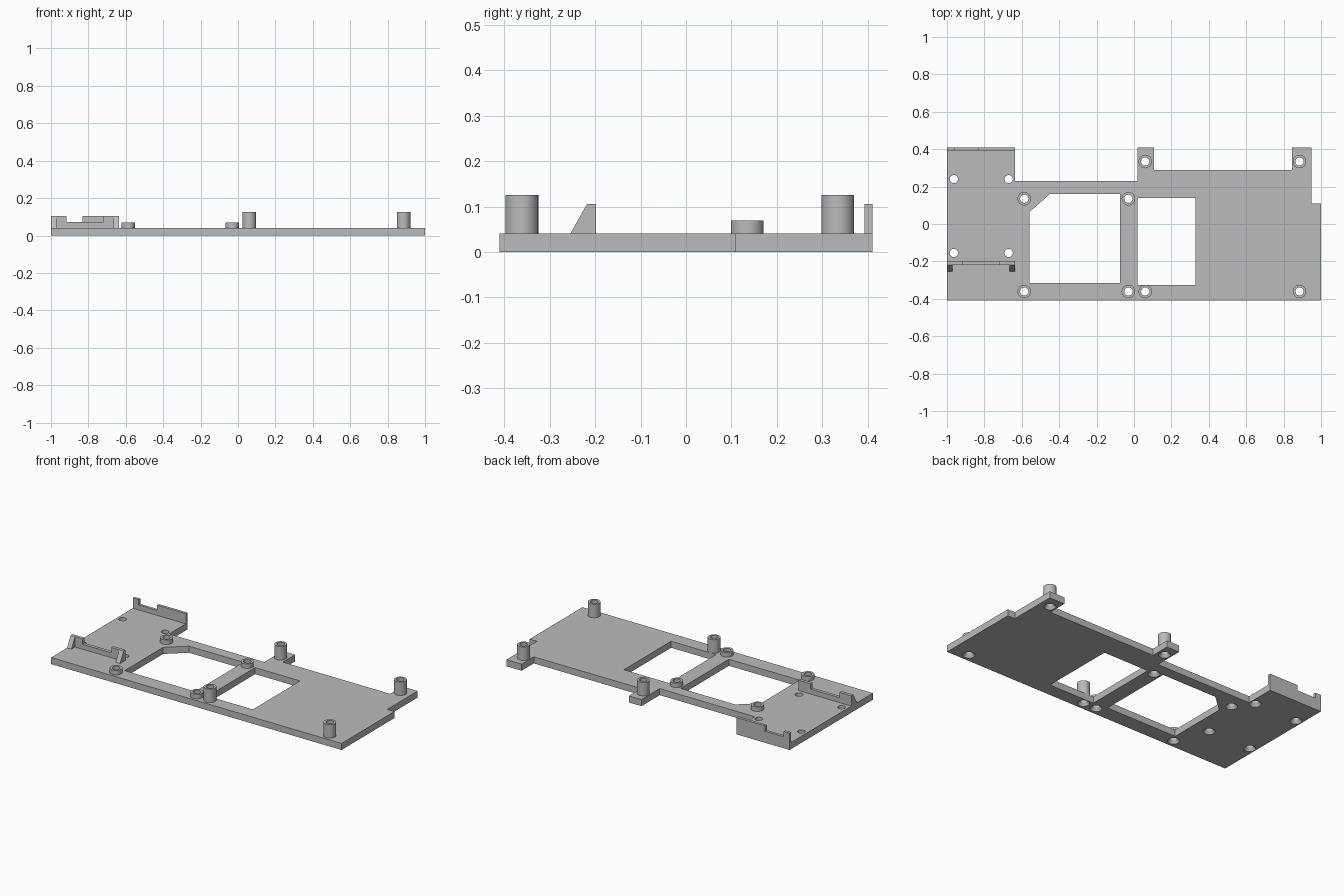
import bpy
import bmesh
from math import cos, sin, tau

if "Cube" in bpy.data.objects:
    bpy.data.objects.remove(bpy.data.objects["Cube"], do_unlink=True)

PLATE_Z = 0.041
WALL_Z = 0.105
NOTCH_Z = 0.072

grey = bpy.data.materials.new("plain grey")
grey.use_nodes = True
colour = (0.5, 0.5, 0.5, 1)
grey.diffuse_color = colour
grey.node_tree.nodes["Principled BSDF"].inputs["Base Color"].default_value = colour


def finish(name, bm):
    bmesh.ops.recalc_face_normals(bm, faces=bm.faces)
    mesh = bpy.data.meshes.new(name)
    bm.to_mesh(mesh)
    bm.free()
    mesh.materials.append(grey)
    obj = bpy.data.objects.new(name, mesh)
    bpy.context.scene.collection.objects.link(obj)
    return obj


def prism(bm, points, offset):
    """Extrude a flat polygon of 3D points by an offset."""
    face = bm.faces.new([bm.verts.new(p) for p in points])
    new = bmesh.ops.extrude_face_region(bm, geom=[face])["geom"]
    verts = [v for v in new if isinstance(v, bmesh.types.BMVert)]
    bmesh.ops.translate(bm, verts=verts, vec=offset)


def lathe(bm, x, y, profile, closed, sides=32):
    """Revolve (radius, z) pairs about a vertical axis."""
    rings = [[bm.verts.new((x + r * cos(tau * i / sides), y + r * sin(tau * i / sides), z))
              for i in range(sides)] for r, z in profile]
    pairs = list(zip(rings, rings[1:]))
    if closed:
        pairs.append((rings[-1], rings[0]))
    else:
        bm.faces.new(rings[0])
        bm.faces.new(rings[-1])
    for a, b in pairs:
        for i in range(sides):
            j = (i + 1) % sides
            bm.faces.new((a[i], a[j], b[j], b[i]))


def smooth(obj):
    bpy.ops.object.select_all(action='DESELECT')
    obj.select_set(True)
    bpy.context.view_layer.objects.active = obj
    bpy.ops.object.shade_smooth_by_angle(angle=0.5)


# Fixing positions
low_posts = [(x, y) for x in (-0.587, -0.03) for y in (-0.361, 0.135)]
tall_posts = [(x, y) for x in (0.06, 0.885) for y in (-0.361, 0.334)]
plain_holes = [(x, y) for x in (-0.963, -0.67) for y in (-0.155, 0.24)]

# Base plate with stepped back edge
outline = [(-1, -0.41), (1, -0.41), (1, 0.11), (0.95, 0.11), (0.95, 0.41), (0.845, 0.41),
           (0.845, 0.29), (0.107, 0.29), (0.107, 0.41), (0.02, 0.41), (0.02, 0.23),
           (-0.635, 0.23), (-0.635, 0.41), (-1, 0.41)]
bm = bmesh.new()
prism(bm, [(x, y, 0) for x, y in outline], (0, 0, PLATE_Z))
plate = finish("base_plate", bm)

# Windows and countersunk holes cut through the plate
windows = [
    [(-0.56, -0.315), (-0.075, -0.315), (-0.075, 0.16), (-0.45, 0.16), (-0.56, 0.063)],
    [(0.02, -0.325), (0.33, -0.325), (0.33, 0.14), (0.02, 0.14)],
]
bm = bmesh.new()
for window in windows:
    prism(bm, [(x, y, -0.1) for x, y in window], (0, 0, 0.3))
for x, y in low_posts + tall_posts + plain_holes:
    lathe(bm, x, y, [(0.034, -0.1), (0.034, 0), (0.022, 0.018), (0.022, 0.2)], False)
cutter = finish("plate_cutter", bm)
cutter.hide_render = True
cut = plate.modifiers.new("openings", 'BOOLEAN')
cut.operation = 'DIFFERENCE'
cut.solver = 'EXACT'
cut.object = cutter
depsgraph = bpy.context.evaluated_depsgraph_get()
cut_mesh = bpy.data.meshes.new_from_object(plate.evaluated_get(depsgraph))
plate.modifiers.clear()
plate.data = cut_mesh
bpy.data.objects.remove(cutter, do_unlink=True)
smooth(plate)

# Hollow mounting posts
for name, places, top in (("low_post", low_posts, 0.069), ("tall_post", tall_posts, 0.125)):
    for x, y in places:
        bm = bmesh.new()
        lathe(bm, x, y, [(0.036, PLATE_Z), (0.036, top), (0.022, top), (0.022, PLATE_Z)], True)
        smooth(finish(name, bm))


# Notched retaining walls
def wall(name, y, depth, notch_start, notch_end):
    shape = [(-1, PLATE_Z), (-0.635, PLATE_Z), (-0.635, WALL_Z), (notch_end, WALL_Z),
             (notch_end, NOTCH_Z), (notch_start, NOTCH_Z), (notch_start, WALL_Z), (-1, WALL_Z)]
    bm = bmesh.new()
    prism(bm, [(x, y, z) for x, z in shape], (0, depth, 0))
    finish(name, bm)


wall("back_wall", 0.393, 0.017, -0.96, -0.832)
wall("front_wall", -0.218, 0.02, -0.918, -0.72)

# Sloping braces in front of the front wall
for x in (-1, -0.665):
    bm = bmesh.new()
    prism(bm, [(x, -0.254, PLATE_Z), (x, -0.218, PLATE_Z), (x, -0.218, WALL_Z)], (0.03, 0, 0))
    finish("wall_brace", bm)
